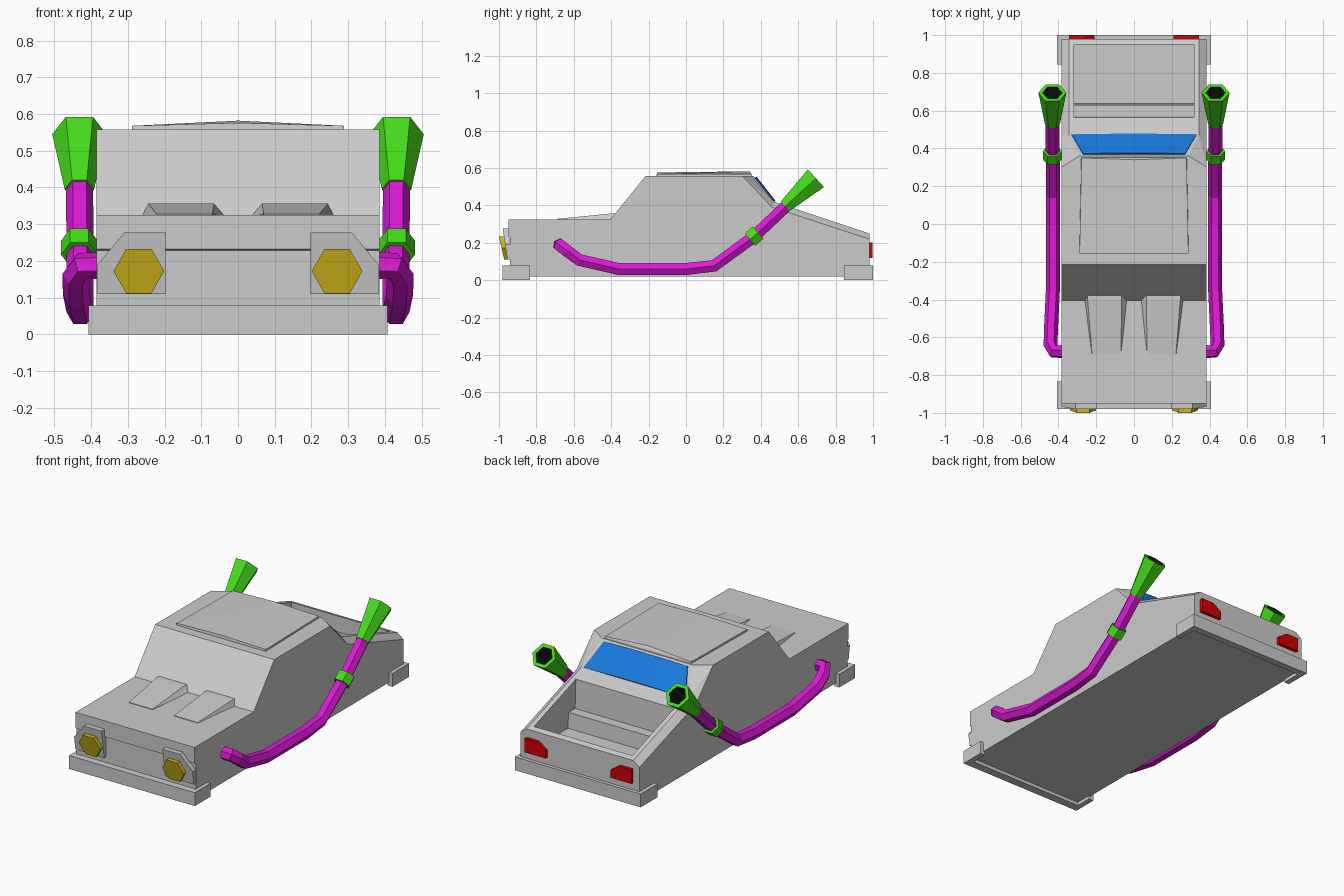
import bpy, bmesh
from math import cos, sin, pi
from mathutils import Vector as V

if "Cube" in bpy.data.objects:
    bpy.data.objects.remove(bpy.data.objects["Cube"])


def paint(name, rgb):
    m = bpy.data.materials.new(name)
    m.diffuse_color = (*rgb, 1)
    m.use_nodes = True
    m.node_tree.nodes["Principled BSDF"].inputs["Base Color"].default_value = m.diffuse_color
    return m


MAGENTA = paint("magenta", (0.72, 0.01, 0.68))
GREEN = paint("green", (0.06, 0.72, 0.01))
YELLOW = paint("yellow", (0.62, 0.46, 0.01))
BLUE = paint("blue", (0.01, 0.2, 0.75))
RED = paint("red", (0.65, 0.0, 0.0))
BLACK = paint("black", (0.01, 0.01, 0.01))


def finish(name, bm, mats=(), mirror=False):
    bmesh.ops.recalc_face_normals(bm, faces=bm.faces)
    me = bpy.data.meshes.new(name)
    bm.to_mesh(me)
    bm.free()
    ob = bpy.data.objects.new(name, me)
    bpy.context.collection.objects.link(ob)
    for m in mats:
        me.materials.append(m)
    if mirror:
        mod = ob.modifiers.new("mirror", 'MIRROR')
        mod.use_mirror_merge = False
    return ob


def hull(name, pts, mats=(), mirror=False):
    bm = bmesh.new()
    for p in pts:
        bm.verts.new(p)
    bmesh.ops.convex_hull(bm, input=bm.verts[:])
    loose = [v for v in bm.verts if not v.link_faces]
    bmesh.ops.delete(bm, geom=loose, context='VERTS')
    bmesh.ops.dissolve_limit(bm, angle_limit=0.01, verts=bm.verts[:], edges=bm.edges[:])
    return finish(name, bm, mats, mirror)


def both(pts):
    return [(s * x, y, z) for x, y, z in pts for s in (1, -1)]


def prism(name, profile, place, a, b):
    bm = bmesh.new()
    rings = [[bm.verts.new(place(p, q, t)) for p, q in profile] for t in (a, b)]
    n = len(profile)
    for i in range(n):
        j = (i + 1) % n
        bm.faces.new((rings[0][i], rings[0][j], rings[1][j], rings[1][i]))
    for r in rings:
        bm.faces.new(r)
    return finish(name, bm)


def tube(name, pts, radii, mats, sides=6, axis=None, inner_from=99):
    """Loft polygon rings along a path; rings from inner_from on use material 1."""
    bm = bmesh.new()
    pts = [V(p) for p in pts]
    ref, rings = V((1, 0, 0)), []
    for i in reversed(range(len(pts))):
        if axis:
            t = V(axis).normalized()
        else:
            d = [(pts[k + 1] - pts[k]).normalized() for k in (i - 1, i) if 0 <= k < len(pts) - 1]
            t = sum(d, V()).normalized()
        ref = (ref - t * ref.dot(t)).normalized()
        w = t.cross(ref)
        rings.insert(0, [bm.verts.new(pts[i] + radii[i] * (cos(a) * ref + sin(a) * w))
                         for a in (2 * pi * k / sides for k in range(sides))])
    for r in range(len(rings) - 1):
        for i in range(sides):
            j = (i + 1) % sides
            f = bm.faces.new((rings[r][i], rings[r][j], rings[r + 1][j], rings[r + 1][i]))
            f.material_index = int(r >= inner_from)
    bm.faces.new(rings[0])
    bm.faces.new(rings[-1]).material_index = int(inner_from < 99)
    return finish(name, bm, mats, True)


def side(p, q, t):
    return (t, p, q)


def plan(p, q, t):
    return (p, q, t)


# main body: nose, windshield slope and cab
prism("front_body", [(-0.94, 0.02), (-0.94, 0.228), (-0.95, 0.232), (-0.95, 0.325), (-0.405, 0.325),
                     (-0.215, 0.558), (0.30, 0.558), (0.30, 0.02)], side, -0.385, 0.385)

# back of the cab with chamfered corners
hull("cab_back", both([(0.385, 0.30, 0.558), (0.29, 0.36, 0.558), (0.345, 0.47, 0.42),
                       (0.385, 0.46, 0.39), (0.385, 0.30, 0.39)]))

# rear bed, hollowed with a step inside
bed = hull("rear_bed", both([(0.385, 0.30, 0.02), (0.385, 0.98, 0.02), (0.385, 0.98, 0.22),
                             (0.345, 0.98, 0.25), (0.345, 0.47, 0.42), (0.385, 0.46, 0.39),
                             (0.385, 0.30, 0.39)]))
cutter = prism("bed_cutter", [(0.555, 0.6), (0.57, 0.22), (0.63, 0.22), (0.637, 0.13),
                              (0.95, 0.13), (0.95, 0.6)], side, -0.318, 0.318)
cutter.hide_render = True
cutter.hide_viewport = True
cut = bed.modifiers.new("hollow", 'BOOLEAN')
cut.operation = 'DIFFERENCE'
cut.solver = 'EXACT'
cut.object = cutter

# raised roof panel
hull("roof_panel", both([(0.29, -0.158, 0.55), (0.28, 0.355, 0.55), (0.288, -0.155, 0.568),
                         (0.278, 0.35, 0.568), (0, -0.155, 0.576), (0, 0.34, 0.582)]))

# rear window, slightly bowed
hull("rear_window", both([(0.27, 0.373, 0.551), (0.33, 0.475, 0.421), (0.1, 0.376, 0.555),
                          (0.11, 0.478, 0.425), (0.27, 0.36, 0.54), (0.33, 0.46, 0.41)]), [BLUE])

# hood scoops
hull("hood_scoop", [(0.035, -0.405, 0.32), (0.262, -0.405, 0.32), (0.07, -0.69, 0.32), (0.225, -0.69, 0.32),
                    (0.065, -0.405, 0.356), (0.245, -0.405, 0.356), (0.065, -0.375, 0.356),
                    (0.245, -0.375, 0.356), (0.07, -0.69, 0.328), (0.222, -0.69, 0.328)], mirror=True)

# headlight housings and hexagonal lamps
frame = [(0.197, 0.11), (0.197, 0.277), (0.31, 0.277), (0.383, 0.19), (0.383, 0.11)]
hull("headlight_housing", [(x, y, z) for x, z in frame
                           for y in (-0.955 - (z - 0.11) * 0.15, -0.93)], mirror=True)
hexagon = [(0.27 + 0.069 * cos(k * pi / 3), 0.172 + 0.07 * sin(k * pi / 3)) for k in range(6)]
hull("headlight", [(x, y, z) for x, z in hexagon
                   for y in (-0.972 - (z - 0.11) * 0.23, -0.95)], [YELLOW], True)

# tail lights
lamp = [(0.345, 0.12), (0.345, 0.202), (0.265, 0.202), (0.21, 0.165), (0.21, 0.12)]
hull("tail_light", [(x, y, z) for x, z in lamp for y in (0.97, 0.998)], [RED], True)

# wrap-around bumpers
for name, outer, inner, end in (("front_bumper", -0.98, -0.93, -0.835), ("rear_bumper", 1.0, 0.96, 0.845)):
    prism(name, [(-0.407, outer), (0.407, outer), (0.407, end), (0.375, end),
                 (0.375, inner), (-0.375, inner), (-0.375, end), (-0.407, end)], plan, 0, 0.078)

# side exhaust pipes with clamp rings and flared tips
tube("exhaust_pipe", [(0.37, -0.675, 0.187), (0.425, -0.675, 0.187), (0.442, -0.64, 0.16), (0.44, -0.57, 0.108),
                      (0.43, -0.36, 0.06), (0.43, 0.0, 0.06), (0.43, 0.15, 0.077),
                      (0.43, 0.36, 0.23), (0.432, 0.55, 0.41)], [0.037] * 9, [MAGENTA])
tube("pipe_clamp", [(0.432, 0.342, 0.217), (0.432, 0.386, 0.255)], [0.05, 0.05], [GREEN])
axis = V((0, 0.165, 0.15))
base = V((0.432, 0.53, 0.395))
tip = base + axis
tube("flared_tip", [base, tip, tip, base + axis * 0.35], [0.04, 0.074, 0.052, 0.032],
     [GREEN, BLACK], axis=axis, inner_from=2)
